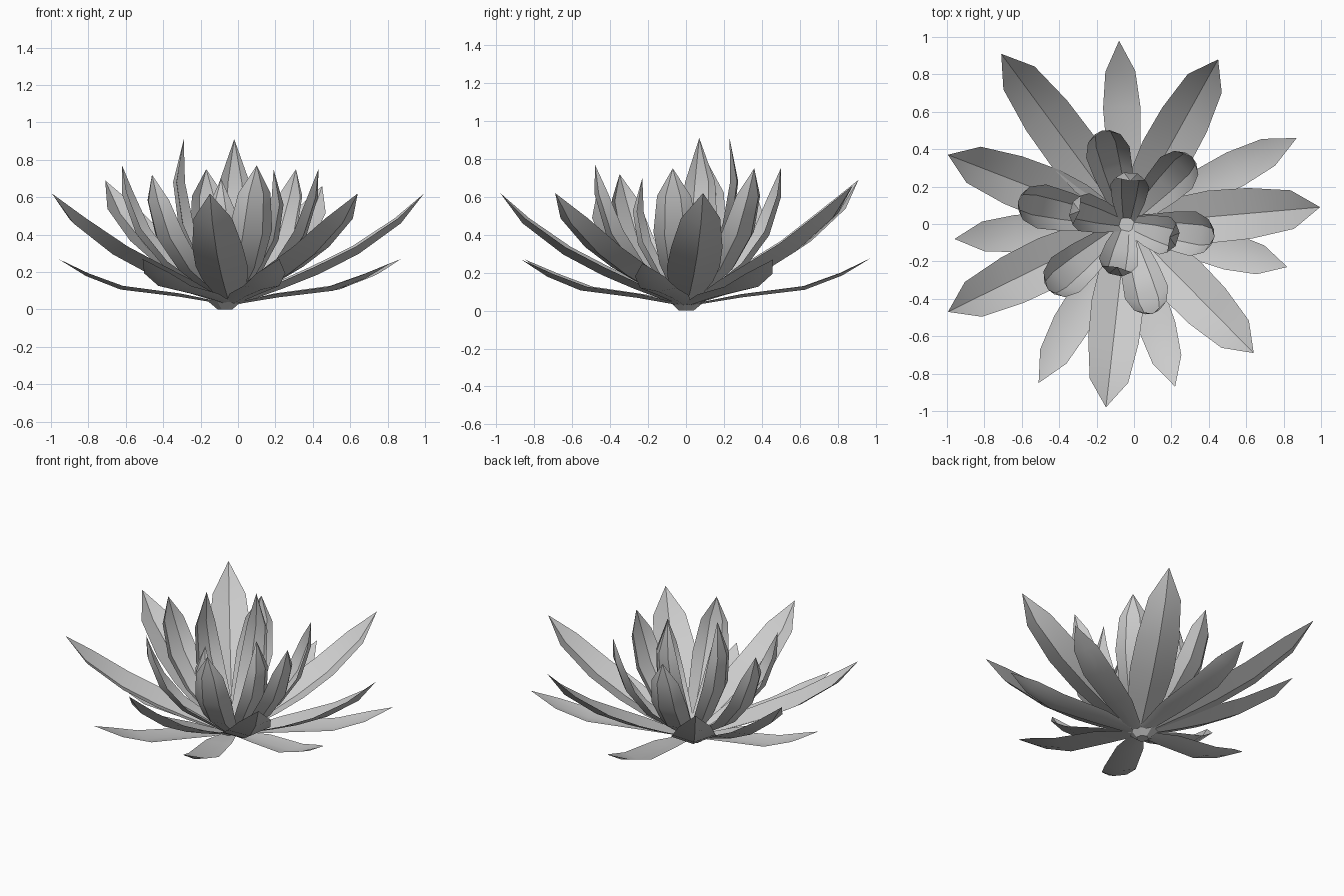
import bpy, bmesh, math
from mathutils import Vector

cube = bpy.data.objects.get("Cube")
if cube:
    bpy.data.objects.remove(cube, do_unlink=True)

grey = bpy.data.materials.new("pale_grey")
grey.use_nodes = True
grey.diffuse_color = (0.6, 0.6, 0.6, 1)
grey.node_tree.nodes["Principled BSDF"].inputs["Base Color"].default_value = (0.6, 0.6, 0.6, 1)

CENTRE = Vector((-0.04, 0.0, 0.03))


def finish(bm, name):
    mesh = bpy.data.meshes.new(name)
    bm.to_mesh(mesh)
    bm.free()
    mesh.materials.append(grey)
    obj = bpy.data.objects.new(name, mesh)
    bpy.context.collection.objects.link(obj)
    bpy.ops.object.select_all(action='DESELECT')
    obj.select_set(True)
    bpy.context.view_layer.objects.active = obj
    bpy.ops.object.shade_smooth_by_angle(angle=math.radians(25))
    return obj


def petal(name, tip, width, profile, columns, cup):
    """Cupped sheet along a profile of (radius, height, width) fractions, ending in a point."""
    span = Vector(tip) - CENTRE
    reach = math.hypot(span.x, span.y)
    out = Vector((span.x / reach, span.y / reach, 0))
    side = Vector((-out.y, out.x, 0))
    up = Vector((0, 0, 1))
    spine = [CENTRE + out * reach * r + up * span.z * h for r, h, w in profile]
    spine.append(Vector(tip))
    bm = bmesh.new()
    rings = []
    for i, (r, h, w) in enumerate(profile):
        along = (spine[i + 1] - spine[max(i - 1, 0)]).normalized()
        inward = side.cross(along).normalized()
        if inward.dot(up - out) < 0:
            inward.negate()
        half = width * w / 2
        rings.append([bm.verts.new(spine[i] + side * half * u + inward * half * cup * u * u)
                      for u in columns])
    for a, b in zip(rings, rings[1:]):
        for j in range(len(columns) - 1):
            bm.faces.new((a[j], a[j + 1], b[j + 1], b[j]))
    end = bm.verts.new(tip)
    for a, b in zip(rings[-1], rings[-1][1:]):
        bm.faces.new((a, b, end))
    return finish(bm, name)


KEEL = (-1, 0, 1)
FACETS = (-1, -0.45, 0.45, 1)

# Each layer: width, cup depth, cross-section, profile, petal tips
layers = {
    "low_petal": (0.2, 0.2, KEEL,
                  [(0.05, 0.0, 0.4), (0.3, 0.16, 0.85), (0.64, 0.32, 1), (0.84, 0.62, 0.8)],
                  [(-0.08, 0.98, 0.28), (0.87, 0.46, 0.27), (0.82, -0.23, 0.25),
                   (0.22, -0.87, 0.27), (-0.51, -0.85, 0.27), (-0.96, -0.08, 0.27)]),
    "outer_petal": (0.28, 0.35, KEEL,
                    [(0.05, 0.0, 0.35), (0.28, 0.145, 0.85), (0.45, 0.265, 1),
                     (0.66, 0.45, 0.97), (0.88, 0.73, 0.74)],
                    [(-0.995, 0.37, 0.62), (-0.995, -0.47, 0.62), (-0.15, -0.98, 0.62),
                     (0.64, -0.69, 0.62), (0.995, 0.09, 0.62), (0.45, 0.88, 0.66),
                     (-0.71, 0.91, 0.69)]),
    "middle_petal": (0.24, 0.5, FACETS,
                     [(0.08, 0.0, 0.4), (0.6, 0.25, 0.87), (0.87, 0.5, 1), (1.0, 0.79, 0.75)],
                     [(-0.62, 0.12, 0.77), (-0.46, -0.35, 0.72), (-0.17, 0.5, 0.75),
                      (0.1, -0.48, 0.77), (0.31, 0.36, 0.75), (0.43, -0.07, 0.75)]),
    "inner_petal": (0.21, 0.5, FACETS,
                    [(0.1, 0.0, 0.4), (0.65, 0.2, 0.82), (1.1, 0.47, 1), (1.22, 0.74, 0.78)],
                    [(-0.29, 0.07, 0.91), (-0.02, 0.23, 0.91),
                     (0.19, -0.07, 0.75), (-0.09, -0.23, 0.7)]),
}
for name, (width, cup, columns, profile, tips) in layers.items():
    for n, tip in enumerate(tips, 1):
        petal(f"{name}_{n}", tip, width, profile, columns, cup)

# Small base under the petals
bm = bmesh.new()
bmesh.ops.create_cone(bm, cap_ends=True, segments=7, radius1=0.04, radius2=0.1, depth=0.05)
bmesh.ops.translate(bm, verts=bm.verts, vec=(-0.07, 0, 0.025))
finish(bm, "flower_base")
